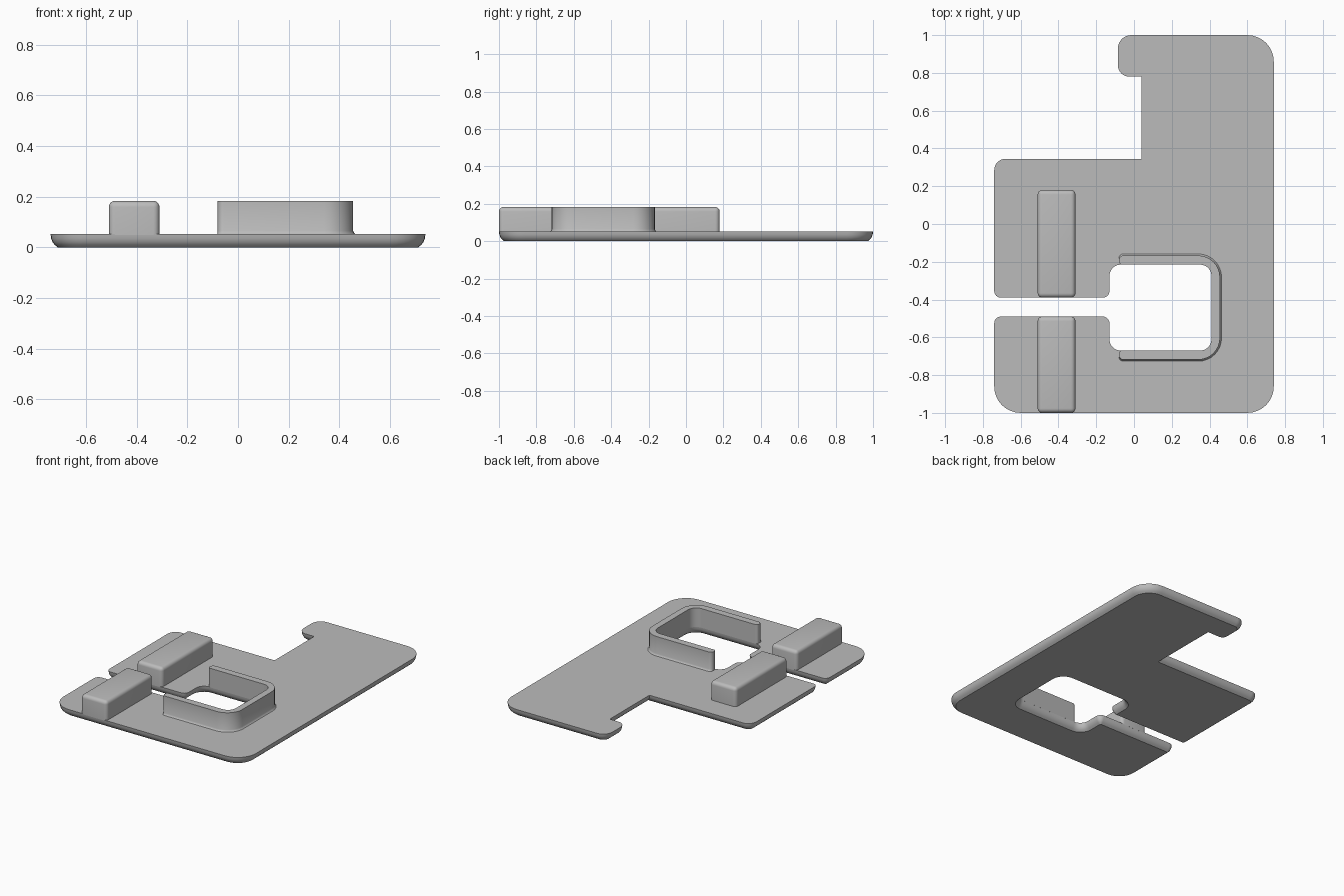
import bpy
import bmesh
import math
from mathutils import Vector

cube = bpy.data.objects.get("Cube")
if cube:
    bpy.data.objects.remove(cube, do_unlink=True)

grey = bpy.data.materials.new("plain grey")
grey.use_nodes = True
colour = (0.5, 0.5, 0.5, 1)
grey.diffuse_color = colour
grey.node_tree.nodes["Principled BSDF"].inputs["Base Color"].default_value = colour


def rounded(corners, steps=8):
    """Outline from (x, y, radius) corners, each replaced by an arc."""
    out = []
    for i, (x, y, r) in enumerate(corners):
        p = Vector((x, y))
        if r == 0:
            out.append(p)
            continue
        a = (Vector(corners[i - 1][:2]) - p).normalized()
        b = (Vector(corners[(i + 1) % len(corners)][:2]) - p).normalized()
        for k in range(steps + 1):
            t = k / steps * math.pi / 2
            out.append(p + r * (a * (1 - math.sin(t)) + b * (1 - math.cos(t))))
    return out


def inset(outline, d):
    """Move a counter-clockwise outline inwards by d."""
    out = []
    for i, p in enumerate(outline):
        e1 = (p - outline[i - 1]).normalized()
        e2 = (outline[(i + 1) % len(outline)] - p).normalized()
        n1, n2 = Vector((-e1.y, e1.x)), Vector((-e2.y, e2.x))
        out.append(p + (n1 + n2) * d / (1 + n1.dot(n2)))
    return out


def finish(name, bm):
    bmesh.ops.recalc_face_normals(bm, faces=bm.faces)
    mesh = bpy.data.meshes.new(name)
    bm.to_mesh(mesh)
    bm.free()
    mesh.materials.append(grey)
    obj = bpy.data.objects.new(name, mesh)
    bpy.context.collection.objects.link(obj)
    bpy.ops.object.select_all(action="DESELECT")
    obj.select_set(True)
    bpy.context.view_layer.objects.active = obj
    bpy.ops.object.shade_smooth_by_angle(angle=math.radians(30))
    return obj


def loft(name, sections):
    """Solid skinned through (z, outline) sections from bottom to top."""
    bm = bmesh.new()
    rings = [[bm.verts.new((p.x, p.y, z)) for p in line] for z, line in sections]
    for low, high in zip(rings, rings[1:]):
        for i in range(len(low)):
            bm.faces.new((low[i - 1], low[i], high[i], high[i - 1]))
    bm.faces.new(rings[0][::-1])
    bm.faces.new(rings[-1])
    return finish(name, bm)


# Base plate: notch with hook at the back, window opening to a side slot
plate = rounded([
    (0.74, -1, 0.14), (0.74, 1, 0.14),
    (-0.085, 1, 0.07), (-0.085, 0.78, 0.06),
    (0.04, 0.78, 0), (0.04, 0.345, 0),
    (-0.74, 0.345, 0.06), (-0.74, -0.39, 0.035),
    (-0.13, -0.39, 0.035), (-0.13, -0.215, 0.06),
    (0.41, -0.215, 0.06), (0.41, -0.67, 0.06),
    (-0.13, -0.67, 0.06), (-0.13, -0.49, 0.035),
    (-0.74, -0.49, 0.035), (-0.74, -1, 0.14),
])
underside = [(0, 0.028), (0.01, 0.016), (0.02, 0.008), (0.035, 0.002), (0.052, 0)]
loft("base_plate", [(z, inset(plate, d)) for z, d in underside])


# U-shaped wall around the window, flared where it meets the plate
def wall_outline(flare):
    right, front, back = 0.455 + flare, -0.718 - flare, -0.167 + flare
    return rounded([
        (-0.08, front, 0.024), (right, front, 0.115 + flare),
        (right, back, 0.115 + flare), (-0.08, back, 0.024),
        (-0.08, -0.215, 0.018), (0.41, -0.215, 0.06),
        (0.41, -0.67, 0.06), (-0.08, -0.67, 0.018),
    ])


flares = [(0.05, 0.011), (0.055, 0.005), (0.065, 0), (0.183, 0)]
loft("window_wall", [(z, wall_outline(f)) for z, f in flares])


# Two rounded blocks either side of the slot
def block(name, y0, y1, bottom=0.048, top=0.183):
    bm = bmesh.new()
    bmesh.ops.create_cube(bm, size=1)
    for v in bm.verts:
        v.co = (-0.41 + v.co.x * 0.2,
                (y0 + y1) / 2 + v.co.y * (y1 - y0),
                top if v.co.z > 0 else bottom)
    edges = [e for e in bm.edges if any(v.co.z > 0.1 for v in e.verts)]
    bmesh.ops.bevel(bm, geom=edges, offset=0.024, segments=5,
                    profile=0.5, affect="EDGES")
    finish(name, bm)


block("back_block", -0.39, 0.18)
block("front_block", -1, -0.49)
